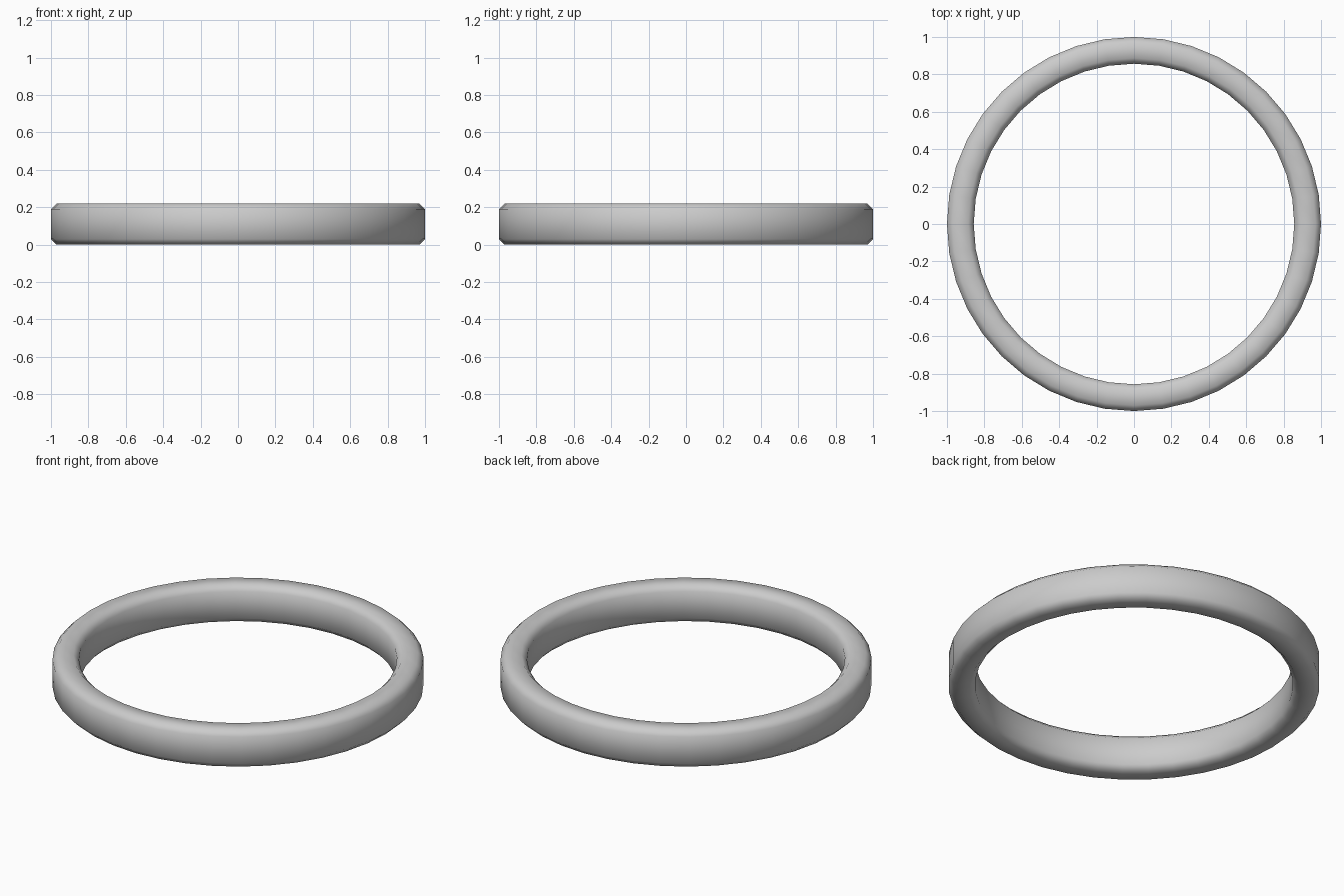
import bpy, bmesh
from math import cos, sin, tau

if "Cube" in bpy.data.objects:
    bpy.data.objects.remove(bpy.data.objects["Cube"])

SIDES = 40
R_OUT, R_IN, HEIGHT, BEVEL = 1.0, 0.857, 0.22, 0.03

# Chamfered band cross-section (radius, height)
profile = [
    (R_OUT, BEVEL), (R_OUT, HEIGHT - BEVEL),
    (R_OUT - BEVEL, HEIGHT), (R_IN + BEVEL, HEIGHT),
    (R_IN, HEIGHT - BEVEL), (R_IN, BEVEL),
    (R_IN + BEVEL, 0), (R_OUT - BEVEL, 0),
]

# Revolve the section into a closed ring
bm = bmesh.new()
rings = [[bm.verts.new((r * cos(tau * i / SIDES), r * sin(tau * i / SIDES), z))
          for r, z in profile] for i in range(SIDES)]
n = len(profile)
for i in range(SIDES):
    a, b = rings[i], rings[(i + 1) % SIDES]
    for j in range(n):
        k = (j + 1) % n
        bm.faces.new((a[j], b[j], b[k], a[k])).smooth = True
bmesh.ops.recalc_face_normals(bm, faces=bm.faces)

mesh = bpy.data.meshes.new("ring_band")
bm.to_mesh(mesh)
bm.free()
bpy.context.collection.objects.link(bpy.data.objects.new("ring_band", mesh))
